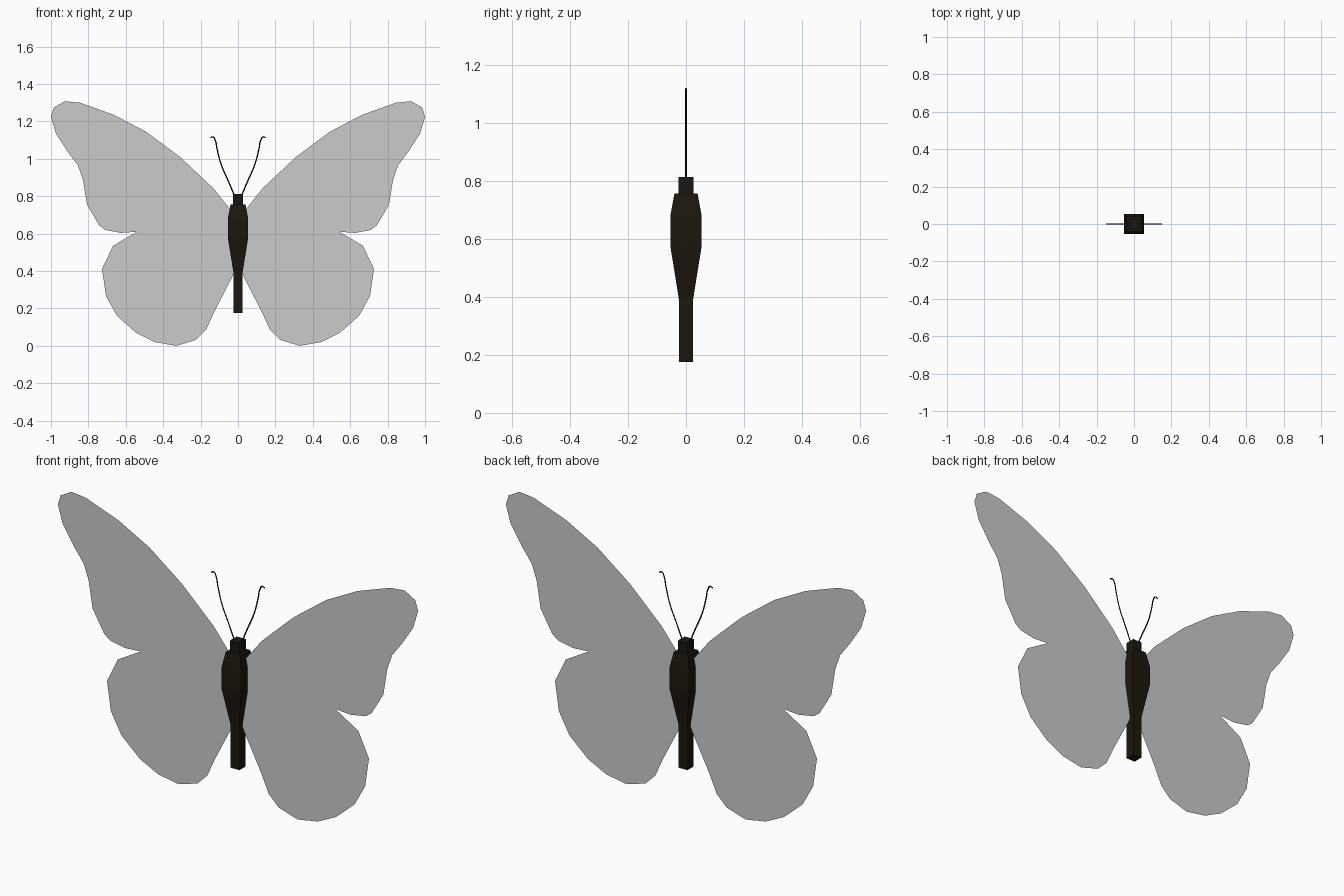
import bpy, bmesh

if "Cube" in bpy.data.objects:
    bpy.data.objects.remove(bpy.data.objects["Cube"])

dark = bpy.data.materials.new("dark_brown")
dark.diffuse_color = (0.012, 0.008, 0.004, 1)
dark.use_nodes = True
dark.node_tree.nodes["Principled BSDF"].inputs["Base Color"].default_value = dark.diffuse_color
black = bpy.data.materials.new("black")
black.diffuse_color = (0.003, 0.003, 0.003, 1)
black.use_nodes = True
black.node_tree.nodes["Principled BSDF"].inputs["Base Color"].default_value = black.diffuse_color


def finish(name, bm, mat=None):
    me = bpy.data.meshes.new(name)
    bm.to_mesh(me)
    bm.free()
    ob = bpy.data.objects.new(name, me)
    bpy.context.collection.objects.link(ob)
    if mat:
        me.materials.append(mat)
    return ob


# Wing outline (x, z): fore wing edge, notch, hind wing edge, root
OUTLINE = [
    (0.01, 0.70), (0.05, 0.74), (0.134, 0.845), (0.31, 1.01), (0.49, 1.144),
    (0.663, 1.235), (0.845, 1.30), (0.925, 1.308), (0.984, 1.275), (1.0, 1.225),
    (0.973, 1.134), (0.91, 1.037), (0.856, 0.965), (0.829, 0.888), (0.807, 0.754),
    (0.743, 0.645), (0.711, 0.62), (0.626, 0.604), (0.54, 0.61), (0.572, 0.592),
    (0.668, 0.535), (0.727, 0.412), (0.706, 0.267), (0.647, 0.16), (0.545, 0.07),
    (0.444, 0.02), (0.33, 0.0), (0.225, 0.032), (0.171, 0.085), (0.128, 0.18),
    (0.03, 0.37), (0.01, 0.43),
]


def wing(name, side):
    bm = bmesh.new()
    face = bm.faces.new([bm.verts.new((side * x, 0, z)) for x, z in OUTLINE])
    face.normal_update()
    if face.normal.y > 0:
        face.normal_flip()
    bmesh.ops.triangulate(bm, faces=[face])
    return finish(name, bm)


# Square-section body: (half width, z) from tail to head
PROFILE = [(0.025, 0.175), (0.025, 0.395), (0.054, 0.575), (0.054, 0.68),
           (0.04, 0.757), (0.026, 0.757), (0.026, 0.813)]


def body():
    bm = bmesh.new()
    rings = [[bm.verts.new((sx * r, sy * r, z))
              for sx, sy in ((-1, -1), (1, -1), (1, 1), (-1, 1))] for r, z in PROFILE]
    for a, b in zip(rings, rings[1:]):
        for i in range(4):
            j = (i + 1) % 4
            bm.faces.new((a[i], a[j], b[j], b[i]))
    bm.faces.new(rings[0][::-1])
    bm.faces.new(rings[-1])
    return finish("body", bm, dark)


# Thin antennae with hooked tips
PATH = [(0.018, 0.80), (0.05, 0.877), (0.09, 0.97), (0.112, 1.053),
        (0.122, 1.10), (0.134, 1.117), (0.148, 1.113)]


def antenna(name, side):
    cu = bpy.data.curves.new(name, 'CURVE')
    cu.dimensions = '3D'
    cu.bevel_depth = 0.0035
    cu.bevel_resolution = 0
    cu.resolution_u = 4
    cu.use_fill_caps = True
    sp = cu.splines.new('BEZIER')
    sp.bezier_points.add(len(PATH) - 1)
    for p, (x, z) in zip(sp.bezier_points, PATH):
        p.co = (side * x, 0, z)
        p.handle_left_type = p.handle_right_type = 'AUTO'
    cu.materials.append(black)
    ob = bpy.data.objects.new(name, cu)
    bpy.context.collection.objects.link(ob)


body()
for label, side in (("right", 1), ("left", -1)):
    wing("wing_" + label, side)
    antenna("antenna_" + label, side)
